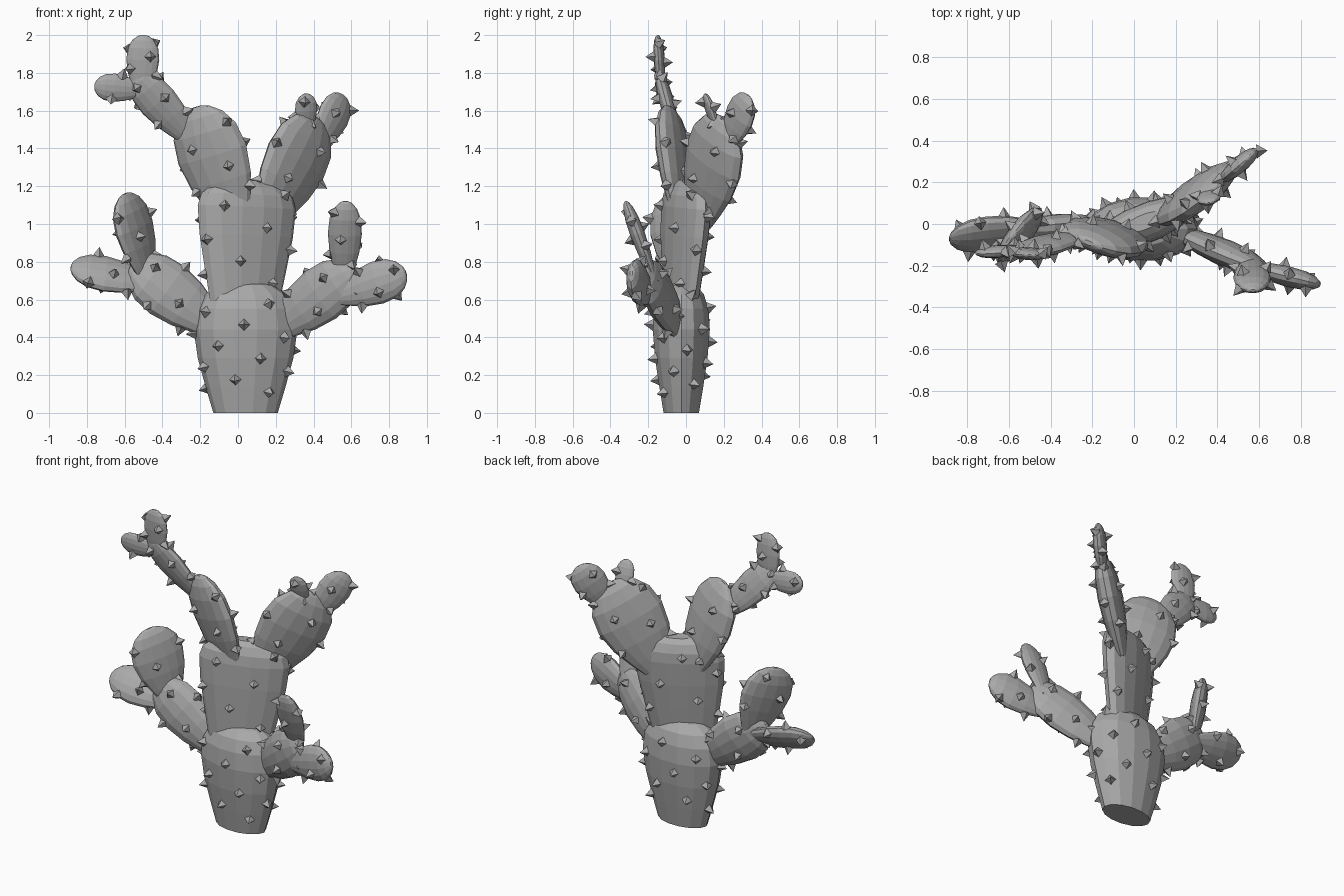
import bpy, bmesh, math
from mathutils import Vector

cube = bpy.data.objects.get("Cube")
if cube:
    bpy.data.objects.remove(cube, do_unlink=True)

# One plain grey for the whole plant
grey = bpy.data.materials.new("plain_grey")
grey.use_nodes = True
colour = (0.4, 0.4, 0.4, 1)
grey.diffuse_color = colour
grey.node_tree.nodes["Principled BSDF"].inputs["Base Color"].default_value = colour

SIDES = 14
# Profiles: (fraction along the axis, fraction of full width)
TRUNK = [(0, .62), (.2, .77), (.42, .92), (.64, 1), (.8, .95), (.91, .79), (.98, .52), (1, .26)]
UPPER = [(0, .7), (.3, .84), (.55, .95), (.78, 1), (.88, .93), (.96, .7), (1, .38)]
PAD = [(0, .45), (.15, .65), (.35, .88), (.58, 1), (.78, .92), (.91, .67), (.98, .36), (1, .15)]
GOLDEN = math.pi * (3 - math.sqrt(5))


def finish(bm, name):
    bmesh.ops.recalc_face_normals(bm, faces=bm.faces)
    mesh = bpy.data.meshes.new(name)
    bm.to_mesh(mesh)
    bm.free()
    mesh.materials.append(grey)
    obj = bpy.data.objects.new(name, mesh)
    bpy.context.collection.objects.link(obj)


def width_at(profile, t):
    for (t0, r0), (t1, r1) in zip(profile, profile[1:]):
        if t <= t1:
            return r0 + (r1 - r0) * (t - t0) / (t1 - t0)
    return profile[-1][1]


def pad(name, base, tip, facing, width, thick, spines, profile=PAD):
    """Flattened stem segment from base to tip, with spines spiralling over it."""
    base, tip = Vector(base), Vector(tip)
    axis = tip - base
    along = axis.normalized()
    flat = Vector(facing)
    flat = (flat - along * flat.dot(along)).normalized()
    side = along.cross(flat)

    def point(t, a):
        r = width_at(profile, t) / 2
        return base + axis * t + side * (width * r * math.cos(a)) + flat * (thick * r * math.sin(a))

    # Body
    bm = bmesh.new()
    rings = [[bm.verts.new(point(t, math.tau * k / SIDES)) for k in range(SIDES)]
             for t, r in profile]
    for low, high in zip(rings, rings[1:]):
        for k in range(SIDES):
            j = (k + 1) % SIDES
            bm.faces.new((low[k], low[j], high[j], high[k]))
    bm.faces.new(rings[0])
    bm.faces.new(rings[-1])
    finish(bm, name)

    # Spines: little four-sided pyramids
    bm = bmesh.new()
    for i in range(spines):
        t = .14 + .78 * (i + .5) / spines
        a = i * GOLDEN + .9
        p = point(t, a)
        up = point(t + .03, a) - point(t - .03, a)
        out = (point(t, a + .1) - point(t, a - .1)).cross(up).normalized()
        if out.dot(p - base - axis * t) < 0:
            out.negate()
        up.normalize()
        across = up.cross(out)
        foot = p - out * .008
        corners = [bm.verts.new(foot + d * .034) for d in (up, across, -up, -across)]
        apex = bm.verts.new(p + out * .045)
        bm.faces.new(corners)
        for k in range(4):
            bm.faces.new((corners[k], corners[(k + 1) % 4], apex))
    finish(bm, name + "_spines")


# Trunk: the upper segment is thinner and turned
pad("lower_trunk", (.04, -.025, 0), (.04, -.025, .69), (0, -1, 0), .55, .31, 24, TRUNK)
pad("upper_trunk", (.035, -.03, .58), (.05, .01, 1.23), (.37, -.93, 0), .56, .19, 14, UPPER)

# Right arm
pad("right_arm", (-.12, -.02, .46), (-.56, -.04, .79), (.25, -.95, .1), .32, .15, 10)
pad("right_arm_outer_pad", (-.46, -.02, .69), (-.885, -.07, .77), (.1, -.75, .65), .235, .1, 8)
pad("right_arm_upright_pad", (-.48, -.02, .73), (-.6, -.08, 1.16), (.83, -.55, 0), .33, .1, 8)

# Left arm
pad("left_arm", (.19, -.03, .44), (.62, -.22, .76), (.35, .92, .1), .3, .13, 10)
pad("left_arm_outer_pad", (.53, -.2, .62), (.89, -.29, .74), (.25, .95, 0), .23, .1, 8)
pad("left_arm_upright_pad", (.56, -.17, .71), (.57, -.32, 1.12), (0, -.9, -.35), .18, .08, 7)

# Upper right branch
pad("right_branch", (-.02, -.03, 1.02), (-.22, -.09, 1.62), (.37, .93, 0), .4, .14, 11)
pad("right_branch_middle_pad", (-.25, -.05, 1.45), (-.55, -.14, 1.79), (.25, .95, 0), .21, .08, 8)
pad("right_branch_top_pad", (-.51, -.13, 1.69), (-.5, -.15, 2), (.05, 1, 0), .175, .06, 7)
pad("right_branch_side_pad", (-.51, -.12, 1.71), (-.76, -.14, 1.73), (0, 1, .1), .15, .06, 4)

# Upper left branch
pad("left_branch", (.15, .07, 1.02), (.42, .2, 1.56), (.69, -.72, 0), .43, .15, 11)
pad("left_branch_outer_pad", (.43, .22, 1.42), (.56, .33, 1.68), (.66, -.75, 0), .21, .08, 6)
pad("left_branch_small_pad", (.36, .17, 1.48), (.36, .1, 1.69), (.2, -.9, -.3), .12, .05, 4)
